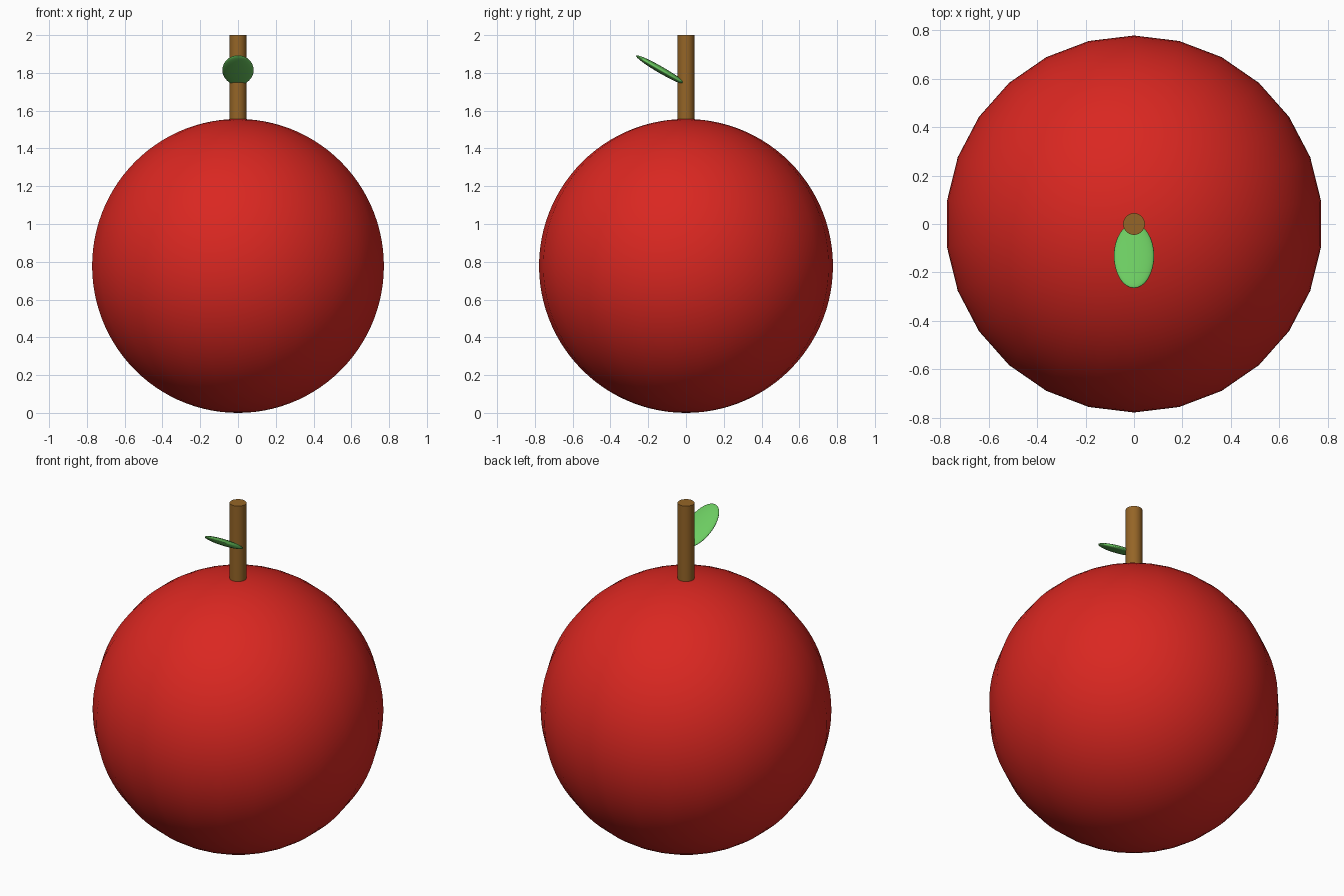
import bpy, math

if "Cube" in bpy.data.objects:
    bpy.data.objects.remove(bpy.data.objects["Cube"])


def finish(name, color, angle=60):
    """Name the active object, colour it and smooth it."""
    ob = bpy.context.object
    ob.name = name
    mat = bpy.data.materials.new(name + "_colour")
    mat.diffuse_color = (*color, 1)
    mat.use_nodes = True
    mat.node_tree.nodes["Principled BSDF"].inputs["Base Color"].default_value = mat.diffuse_color
    ob.data.materials.append(mat)
    bpy.ops.object.shade_smooth_by_angle(angle=math.radians(angle))
    return ob


# Round fruit body
bpy.ops.mesh.primitive_uv_sphere_add(segments=26, ring_count=52, radius=0.778,
                                     location=(0, 0, 0.778))
finish("fruit", (0.7, 0.02, 0.015))

# Stem, sunk slightly into the fruit
bpy.ops.mesh.primitive_cylinder_add(vertices=32, radius=0.045, depth=0.5,
                                    location=(0, 0, 1.75))
finish("stem", (0.3, 0.13, 0.02))

# Flattened leaf, rising towards the front
bpy.ops.mesh.primitive_uv_sphere_add(segments=32, ring_count=24, radius=1,
                                     location=(0, -0.132, 1.815),
                                     rotation=(math.radians(-30), 0, 0))
bpy.context.object.scale = (0.083, 0.153, 0.018)
bpy.ops.object.transform_apply(location=False, rotation=False, scale=True)
finish("leaf", (0.15, 0.6, 0.12), 180)
